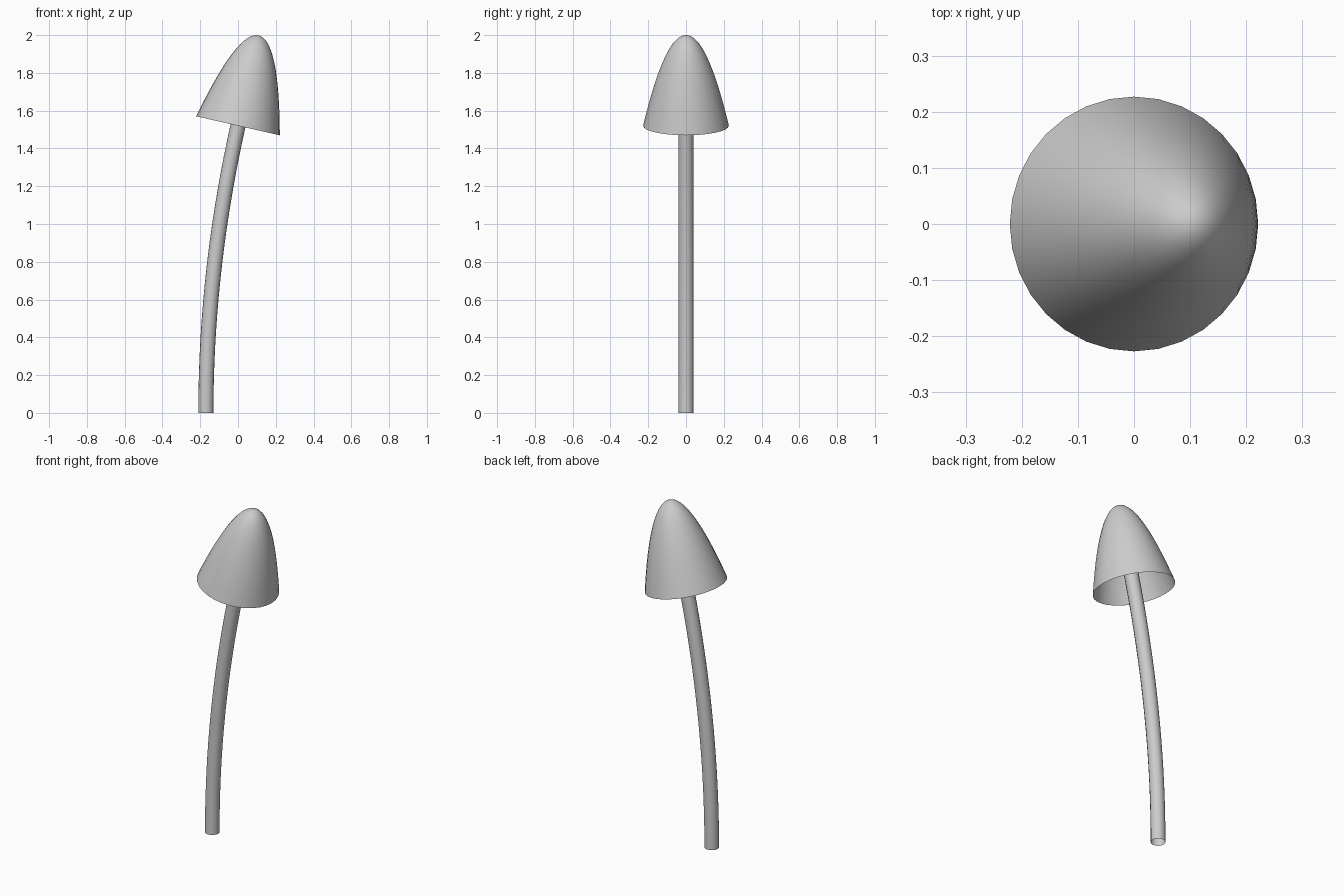
import bpy, bmesh, math
from mathutils import Matrix, Vector

cube = bpy.data.objects.get("Cube")
if cube:
    bpy.data.objects.remove(cube, do_unlink=True)

# Single plain grey
grey = bpy.data.materials.new("plain grey")
grey.use_nodes = True
colour = (0.6, 0.6, 0.6, 1)
grey.diffuse_color = colour
grey.node_tree.nodes["Principled BSDF"].inputs["Base Color"].default_value = colour


def ring(bm, matrix, radius, sides):
    return [bm.verts.new(matrix @ Vector((radius * math.cos(a), radius * math.sin(a), 0)))
            for a in (2 * math.pi * i / sides for i in range(sides))]


def bridge(bm, low, high):
    n = len(low)
    for i in range(n):
        j = (i + 1) % n
        bm.faces.new((low[i], low[j], high[j], high[i]))


def finish(bm, name):
    mesh = bpy.data.meshes.new(name)
    bm.to_mesh(mesh)
    bm.free()
    mesh.materials.append(grey)
    mesh.shade_smooth()
    obj = bpy.data.objects.new(name, mesh)
    bpy.context.collection.objects.link(obj)
    return obj


RIM_Z, RIM_RADIUS, CAP_HEIGHT = 1.52, 0.227, 0.491
TILT = math.atan(0.227)

# Cap: hollow paraboloid, open underneath, tilted towards +x
bm = bmesh.new()
sides, steps = 32, 16
previous = None
for k in range(steps):
    s = 1 - k / steps
    level = ring(bm, Matrix.Translation((0, 0, CAP_HEIGHT * (1 - s * s))), RIM_RADIUS * s, sides)
    if previous:
        bridge(bm, previous, level)
    previous = level
tip = bm.verts.new((0, 0, CAP_HEIGHT))
for i in range(sides):
    bm.faces.new((previous[i], previous[(i + 1) % sides], tip))
cap = finish(bm, "mushroom_cap")
cap.location.z = RIM_Z
cap.rotation_euler.y = TILT

# Stem: open tube swept along a gentle bend that runs up inside the cap
BASE_X, TOP_Z, STEM_RADIUS = -0.17, 1.8, 0.04
bend = -BASE_X / RIM_Z ** 2
bm = bmesh.new()
previous = None
for k in range(25):
    z = TOP_Z * k / 24
    lean = math.atan(2 * bend * z)
    place = Matrix.Translation((BASE_X + bend * z * z, 0, z)) @ Matrix.Rotation(lean, 4, 'Y')
    level = ring(bm, place, STEM_RADIUS, 16)
    if previous:
        bridge(bm, previous, level)
    previous = level
finish(bm, "stem")
